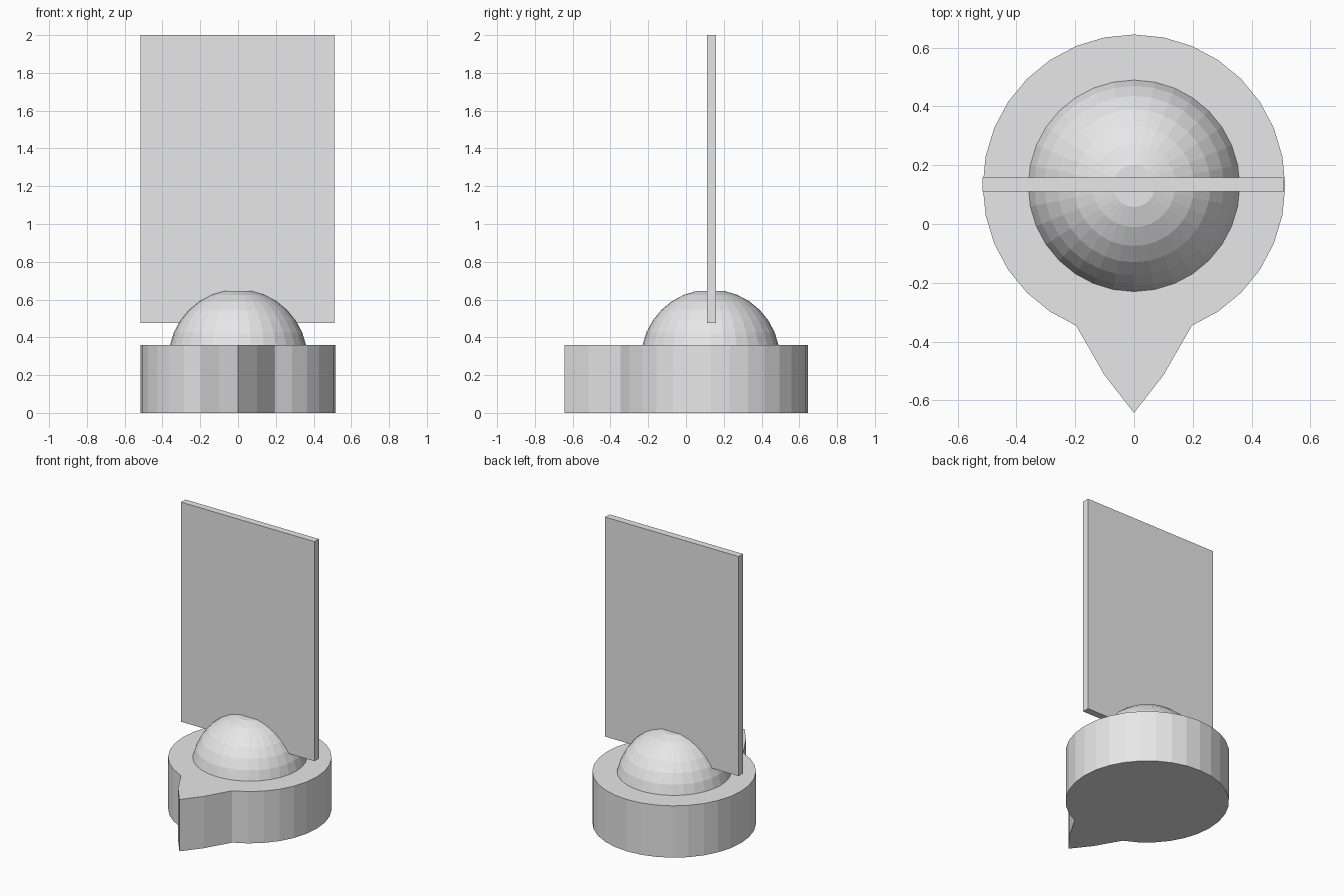
import bpy
import bmesh
from math import sin, cos, pi

default = bpy.data.objects.get("Cube")
if default:
    bpy.data.objects.remove(default, do_unlink=True)

SIDES = 32
CENTRE_Y = 0.13
BASE_TOP = 0.36

grey = bpy.data.materials.new("light_grey")
grey.use_nodes = True
grey.diffuse_color = (0.8, 0.8, 0.8, 1)
grey.node_tree.nodes["Principled BSDF"].inputs["Base Color"].default_value = (0.8, 0.8, 0.8, 1)


def ring(radius, z):
    """Circle of points, starting at the back and centred on the base."""
    steps = [2 * pi * i / SIDES for i in range(SIDES)]
    return [(radius * sin(a), CENTRE_Y + radius * cos(a), z) for a in steps]


def loft(name, rings):
    """Closed flat-shaded solid through a stack of rings."""
    bm = bmesh.new()
    loops = [[bm.verts.new(p) for p in r] for r in rings]
    for low, high in zip(loops, loops[1:]):
        for i in range(len(low)):
            j = (i + 1) % len(low)
            bm.faces.new((low[i], low[j], high[j], high[i]))
    bm.faces.new(loops[0])
    bm.faces.new(loops[-1])
    bmesh.ops.recalc_face_normals(bm, faces=bm.faces)
    mesh = bpy.data.meshes.new(name)
    bm.to_mesh(mesh)
    bm.free()
    mesh.materials.append(grey)
    obj = bpy.data.objects.new(name, mesh)
    bpy.context.collection.objects.link(obj)
    return obj


# Round base whose front points are drawn out into a pointer
outline = ring(0.515, 0)
front = SIDES // 2
outline[front] = (0, -0.643, 0)
for side in (-1, 1):
    outline[front + side] = (-side * 0.1, -0.515, 0)
loft("pointer_base", [outline, [(x, y, BASE_TOP) for x, y, z in outline]])

# Faceted dome with a flat cap
RADIUS = 0.368
dome_rings = []
for k in range(7, 0, -1):
    angle = k * pi / 16
    dome_rings.append(ring(RADIUS * sin(angle), 0.285 + RADIUS * cos(angle)))
dome_rings.insert(0, ring(RADIUS, 0.285))
loft("dome", dome_rings)

# Upright panel standing through the top of the dome
bpy.ops.mesh.primitive_cube_add(size=1, location=(-0.002, 0.134, 1.2375))
panel = bpy.context.object
panel.name = "upright_panel"
panel.scale = (1.026, 0.048, 1.525)
panel.data.materials.append(grey)
